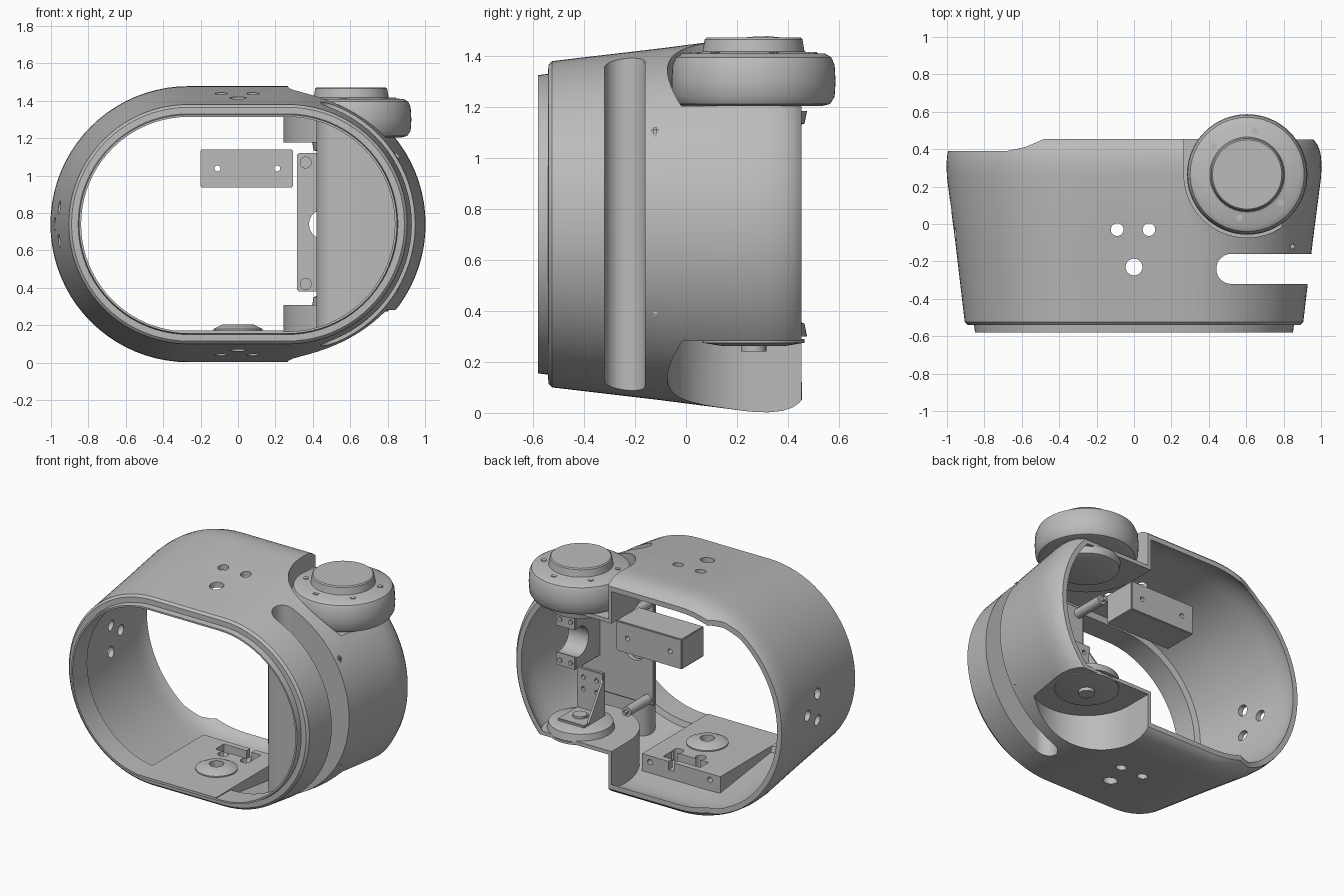
import bpy, bmesh, math
from mathutils import Matrix, Vector

if "Cube" in bpy.data.objects:
    bpy.data.objects.remove(bpy.data.objects["Cube"], do_unlink=True)

grey = bpy.data.materials.new("plain grey")
grey.use_nodes = True
grey.diffuse_color = (0.5, 0.5, 0.5, 1)
grey.node_tree.nodes["Principled BSDF"].inputs["Base Color"].default_value = (0.5, 0.5, 0.5, 1)

MID_Z = 0.74                 # centre height of the oval
PIVOT = Vector((0.605, 0.265, 0))   # joint axis


def finish(name, bm):
    bmesh.ops.recalc_face_normals(bm, faces=bm.faces)
    mesh = bpy.data.meshes.new(name)
    bm.to_mesh(mesh)
    bm.free()
    mesh.materials.append(grey)
    ob = bpy.data.objects.new(name, mesh)
    bpy.context.collection.objects.link(ob)
    return ob


def loft(name, rings):
    """Closed solid through rings of equal point count."""
    bm = bmesh.new()
    loops = [[bm.verts.new(p) for p in ring] for ring in rings]
    n = len(loops[0])
    for a, b in zip(loops, loops[1:]):
        for i in range(n):
            j = (i + 1) % n
            bm.faces.new((a[i], a[j], b[j], b[i]))
    bm.faces.new(loops[0])
    bm.faces.new(loops[-1])
    return finish(name, bm)


def oval(y, r, n=40):
    pts = []
    for side in (1, -1):
        for i in range(n + 1):
            t = -math.pi / 2 + math.pi * i / n
            pts.append((side * (0.265 + r * math.cos(t)), y, MID_Z + side * r * math.sin(t)))
    return pts


def slot_prism(name, centre, r, direction, z0, z1, n=32):
    """Upright prism with a round end, running away along direction."""
    d = Vector(direction)
    side = Vector((-d.y, d.x, 0))
    plan = []
    for i in range(n + 1):
        t = math.pi * i / n
        plan.append(centre + side * r * math.cos(t) - d * r * math.sin(t))
    plan += [centre - side * r + d, centre + side * r + d]
    return loft(name, [[(p.x, p.y, z) for p in plan] for z in (z0, z1)])


def lathe(name, profile, origin, axis="Z", n=48):
    """Turned solid; profile is (radius, height) pairs."""
    rot = {"Z": Matrix(), "Y": Matrix.Rotation(-math.pi / 2, 4, "X"),
           "X": Matrix.Rotation(math.pi / 2, 4, "Y")}[axis]
    rings = []
    for r, h in profile:
        rings.append([Vector(origin) + rot @ Vector((r * math.cos(k * math.tau / n),
                      r * math.sin(k * math.tau / n), h)) for k in range(n)])
    return loft(name, rings)


def rod(name, origin, r, length, axis="Z", n=24):
    return lathe(name, [(r, 0), (r, length)], origin, axis, n)


def box(name, lo, hi, bevel=0):
    lo, hi = Vector(lo), Vector(hi)
    bm = bmesh.new()
    bmesh.ops.create_cube(bm, size=1)
    for v in bm.verts:
        v.co = (lo + hi) / 2 + Vector(a * b for a, b in zip(v.co, hi - lo))
    if bevel:
        bmesh.ops.bevel(bm, geom=bm.edges[:], offset=bevel, segments=2, affect="EDGES")
    return finish(name, bm)


def cut(target, *cutters, op="DIFFERENCE"):
    for c in cutters:
        mod = target.modifiers.new("cut", "BOOLEAN")
        mod.operation, mod.solver, mod.object = op, "EXACT", c
        deps = bpy.context.evaluated_depsgraph_get()
        mesh = bpy.data.meshes.new_from_object(target.evaluated_get(deps))
        target.modifiers.clear()
        target.data = mesh
        bpy.data.objects.remove(c, do_unlink=True)
    return target


# Outer housing and the cavity that hollows it
shell = loft("housing", [oval(y, r) for y, r in (
    (-0.58, 0.585), (-0.541, 0.59), (-0.54, 0.625), (-0.525, 0.64), (-0.1, 0.69), (0.25, 0.735),
    (0.32, 0.738), (0.38, 0.732), (0.42, 0.718), (0.445, 0.7), (0.47, 0.67))])
cavity = loft("cavity", [oval(y, r) for y, r in (
    (-0.7, 0.572), (-0.42, 0.576), (-0.41, 0.615), (-0.1, 0.655), (0.25, 0.7),
    (0.32, 0.703), (0.38, 0.697), (0.42, 0.683), (0.445, 0.665), (0.6, 0.5))])

# Walls left standing in the cavity: strap channel, joint pockets, floor block
slot_end = Vector((0.52, -0.24, 0))
cut(cavity,
    slot_prism("channel_wall", slot_end, 0.1, (1, 0, 0), -1, 3),
    slot_prism("upper_wall", PIVOT, 0.362, (0, 1, 0), 1.178, 3),
    slot_prism("lower_wall", PIVOT, 0.362, (0, 1, 0), -1, 0.308),
    box("floor_block", (-0.35, -0.65, -0.5), (0.24, 0.13, 0.172)),
    lathe("floor_boss", [(0.13, 0), (0.13, 0.08), (0.08, 0.105)], (0, -0.23, 0.1)))
cut(shell, cavity,
    slot_prism("strap_slot", slot_end, 0.08, (1, 0, 0), -2, 4),
    slot_prism("upper_pocket", PIVOT, 0.338, (0, 1, 0), 1.204, 4),
    slot_prism("lower_pocket", PIVOT, 0.338, (0, 1, 0), -2, 0.282))

# Stepped rear edge
edge = [(-1.3, 0.39), (-0.68, 0.39), (-0.58, 0.412), (-0.48, 0.455), (1.3, 0.452), (1.3, 1.5), (-1.3, 1.5)]
cut(shell, loft("rear_trim", [[(x, y, z) for x, y in edge] for z in (-1, 3)]))

# Screw holes through top, bottom and side, and the notch in the floor block
for x, y, r in ((0, -0.23, 0.045), (-0.09, -0.03, 0.034), (0.08, -0.03, 0.034)):
    cut(shell, rod("hole", (x, y, -1), r, 4))
for y, z in ((-0.05, 0.83), (-0.05, 0.65), (0.09, 0.74)):
    cut(shell, rod("hole", (-1.2, y, z), 0.036, 0.5, "X"))
cut(shell, box("notch", (-0.17, 0.0, 0.115), (0.11, 0.09, 0.4)),
    box("notch_mouth", (0.0, 0.05, 0.115), (0.04, 0.3, 0.4)))
for x in (-0.27, 0.18):
    cut(shell, rod("hole", (x, 0.08, 0.13), 0.018, 0.2, "Y"))

# Joint motor with its cap and screws
lathe("joint_motor", [(0.27, 1.204), (0.3, 1.212), (0.318, 1.24), (0.322, 1.30), (0.318, 1.365),
                      (0.305, 1.395), (0.28, 1.41), (0.215, 1.412), (0.2, 1.418), (0.192, 1.465),
                      (0.185, 1.472)], PIVOT, n=64)
for k in range(6):
    a = math.radians(20 + 60 * k)
    rod("motor_screw", PIVOT + Vector((0.235 * math.cos(a), 0.235 * math.sin(a), 1.40)), 0.018, 0.016, n=12)

# Bearing discs on the inner faces of both pockets
lathe("upper_bearing", [(0.15, 1.12), (0.2, 1.135), (0.21, 1.185)], PIVOT)
lathe("lower_bearing", [(0.21, 0.30), (0.2, 0.35), (0.15, 0.37)], PIVOT)
lathe("lower_seat", [(0.12, 0.262), (0.2, 0.275), (0.2, 0.29)], PIVOT)
rod("lower_pin", PIVOT + Vector((0, 0, 0.24)), 0.05, 0.15)

# Mounting plate with opening and standoffs
plate = box("mounting_plate", (0.315, -0.135, 0.38), (0.86, -0.105, 1.12), 0.008)
cut(plate, rod("opening", (0.46, -0.3, 0.74), 0.1, 0.161, "Y"))
window = lathe("window", [(0.08, 0), (0.08, 0.5)], (0.46, -0.3, 0.74), "Y")
cut(plate, window)
for z in (0.42, 1.07):
    rod("standoff", (0.362, -0.15, z), 0.032, 0.27, "Y")
    rod("standoff_tip", (0.362, -0.15, z), 0.014, 0.3, "Y", 12)
    rod("upper_standoff", (0.72, -0.12, z), 0.028, 0.12, "Y")

# Sensor box
sensor = box("sensor_box", (-0.2, 0.09, 0.935), (0.295, 0.33, 1.14), 0.006)
for x in (-0.11, 0.21):
    cut(sensor, rod("hole", (x, -0.2, 1.038), 0.016, 1, "Y", 16))

# Cable clamp: spine with two arms
cut(box("cable_clamp", (0.72, -0.11, 0.62), (0.87, 0.16, 0.98), 0.006),
    rod("clamp_throat", (0.5, 0.12, 0.8), 0.1, 0.6, "X"),
    box("clamp_mouth", (0.6, 0.1, 0.71), (1.0, 0.4, 0.89)))
for x in (0.755, 0.835):
    for z in (0.66, 0.94):
        rod("clamp_screw", (x, 0.14, z), 0.016, 0.028, "Y", 12)

# Angle bracket standing on the lower bearing
upright = box("bracket_upright", (0.5, 0.15, 0.37), (0.7, 0.175, 0.66), 0.004)
for x in (0.55, 0.65):
    for z in (0.52, 0.6):
        cut(upright, rod("hole", (x, 0, z), 0.015, 0.5, "Y", 12))
box("bracket_foot", (0.5, 0.15, 0.365), (0.7, 0.38, 0.385), 0.004)
loft("bracket_gusset", [[(x, 0.17, 0.38), (x, 0.33, 0.38), (x, 0.17, 0.62)] for x in (0.5, 0.515)])
rod("bracket_screw", PIVOT + Vector((0, 0.01, 0.38)), 0.045, 0.02)

# Smooth shading with sharp edges kept
bpy.ops.object.select_all(action="DESELECT")
for ob in bpy.context.collection.objects:
    if ob.type == "MESH" and ob.data.materials and ob.data.materials[0] == grey:
        ob.select_set(True)
        bpy.context.view_layer.objects.active = ob
bpy.ops.object.shade_smooth_by_angle(angle=math.radians(30))
